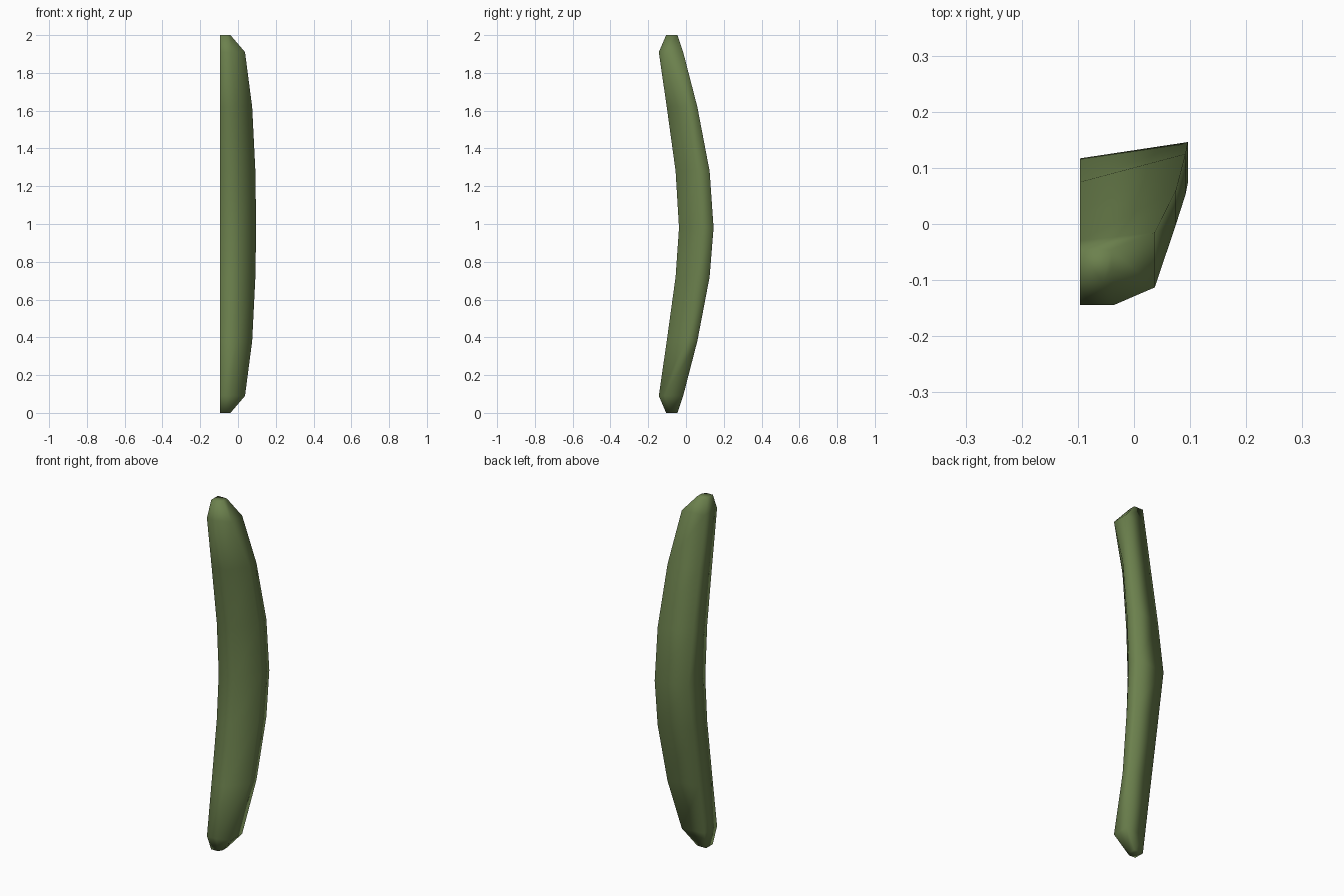
import bpy, bmesh

if "Cube" in bpy.data.objects:
    bpy.data.objects.remove(bpy.data.objects["Cube"])

# Half profile from the middle to the tip:
# height offset, right x, back-left y, back-right y, front-right y, front-middle x, front y
MID = 0.98
half = [
    (0.00, 0.096, 0.117, 0.146, 0.073, 0.010, -0.037),
    (0.28, 0.092, 0.075, 0.125, 0.053, 0.005, -0.055),
    (0.62, 0.075, 0.018, 0.060, 0.000, -0.010, -0.102),
    (0.91, 0.037, -0.030, -0.015, -0.113, -0.035, -0.144),
    (1.00, -0.040, -0.045, -0.045, -0.080, -0.055, -0.105),
]
LEFT = -0.096


def ring(bm, z, s):
    _, xr, ybl, ybr, yfr, xm, yf = s
    pts = [(LEFT, yf), (xm, yf), (xr, yfr), (xr, ybr), (LEFT, ybl)]
    return [bm.verts.new((x, y, z)) for x, y in pts]


# Sections from the bottom tip up to the top tip
sections = [(1 - s[0], s) for s in reversed(half[1:])]
sections += [(MID, half[0])]
sections += [(1 + s[0], s) for s in half[1:]]

# Curved pod: skin the rings and close both tips
bm = bmesh.new()
rings = [ring(bm, z, s) for z, s in sections]
for a, b in zip(rings, rings[1:]):
    for i in range(5):
        j = (i + 1) % 5
        bm.faces.new((a[i], a[j], b[j], b[i]))
bm.faces.new(rings[0][::-1])
bm.faces.new(rings[-1])
bmesh.ops.recalc_face_normals(bm, faces=bm.faces)
for f in bm.faces:
    f.smooth = True
mesh = bpy.data.meshes.new("curved_pod")
bm.to_mesh(mesh)
bm.free()
pod = bpy.data.objects.new("curved_pod", mesh)
bpy.context.collection.objects.link(pod)

# Green skin
mat = bpy.data.materials.new("green_skin")
mat.diffuse_color = (0.15, 0.22, 0.075, 1)
mat.use_nodes = True
mat.node_tree.nodes["Principled BSDF"].inputs["Base Color"].default_value = mat.diffuse_color
mesh.materials.append(mat)
